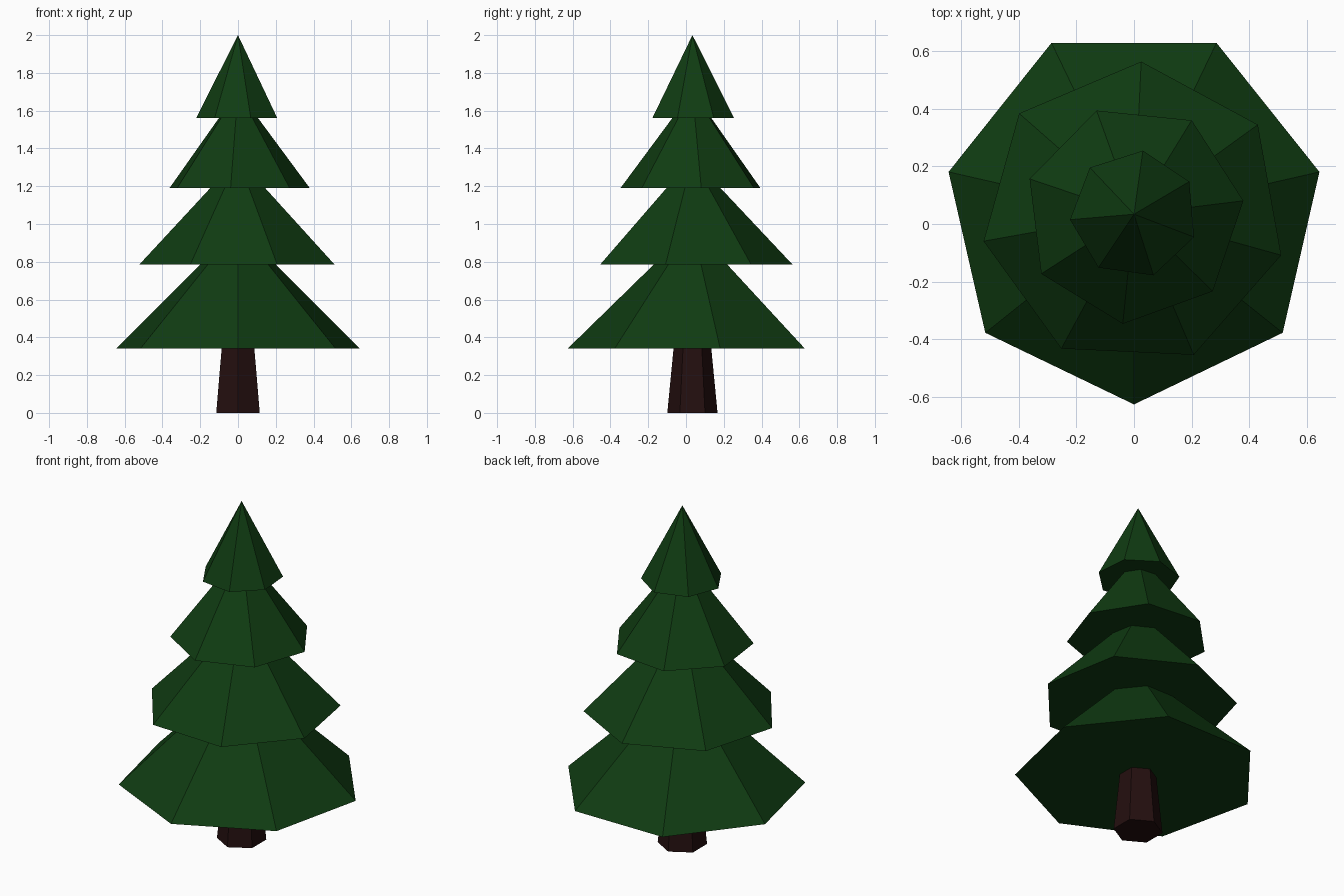
import bpy
import math

if "Cube" in bpy.data.objects:
    bpy.data.objects.remove(bpy.data.objects["Cube"])

CENTRE_Y = 0.034


def material(name, rgb):
    mat = bpy.data.materials.new(name)
    mat.diffuse_color = (*rgb, 1)
    mat.use_nodes = True
    mat.node_tree.nodes["Principled BSDF"].inputs["Base Color"].default_value = mat.diffuse_color
    return mat


def tapered(name, sides, z0, z1, r0, r1, start, mat):
    """Closed flat-sided cone or frustum; start is the angle of the first corner."""
    def ring(r, z):
        angles = [math.radians(start) + 2 * math.pi * i / sides for i in range(sides)]
        return [(r * math.cos(a), CENTRE_Y + r * math.sin(a), z) for a in angles]

    verts = ring(r0, z0)
    faces = [tuple(reversed(range(sides)))]
    if r1 > 0:
        verts += ring(r1, z1)
        faces += [(i, (i + 1) % sides, (i + 1) % sides + sides, i + sides)
                  for i in range(sides)]
        faces.append(tuple(range(sides, 2 * sides)))
    else:
        verts.append((0, CENTRE_Y, z1))
        faces += [(i, (i + 1) % sides, sides) for i in range(sides)]
    mesh = bpy.data.meshes.new(name)
    mesh.from_pydata(verts, [], faces)
    mesh.materials.append(mat)
    obj = bpy.data.objects.new(name, mesh)
    bpy.context.collection.objects.link(obj)
    return obj


green = material("needle green", (0.005, 0.045, 0.006))
brown = material("bark brown", (0.017, 0.0045, 0.0045))

# Six-sided trunk, wider at the foot
tapered("trunk", 6, 0, 0.34, 0.133, 0.10, 90, brown)

# Seven-sided branch tiers, each twisted and tucked into the one above
tapered("branch_tier_1", 7, 0.34, 0.79, 0.661, 0.20, -90, green)
tapered("branch_tier_2", 7, 0.785, 1.20, 0.531, 0.14, 87.3, green)
tapered("branch_tier_3", 7, 1.19, 1.57, 0.383, 0.10, 7, green)
tapered("treetop", 7, 1.56, 2.0, 0.223, 0, 82, green)
